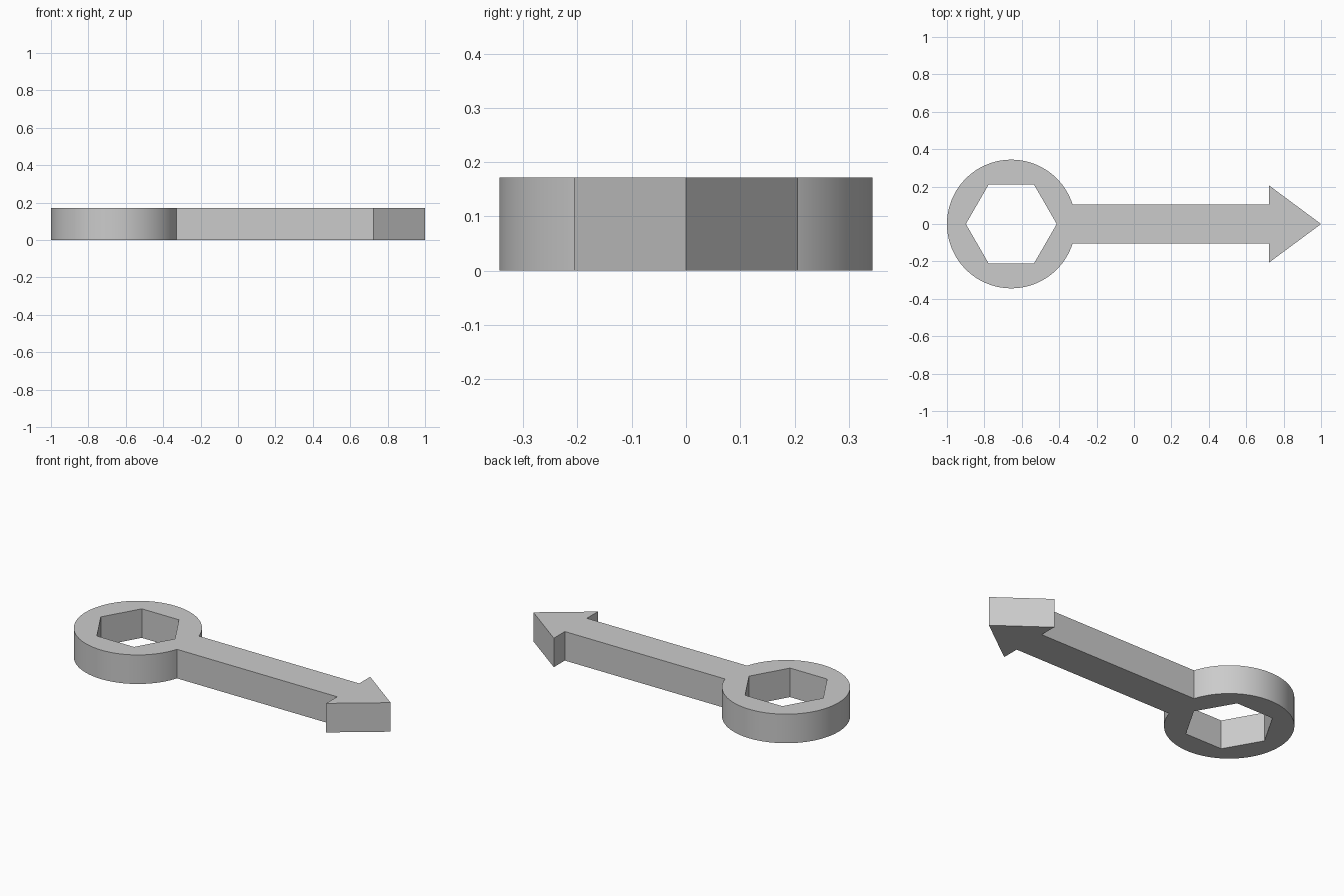
import bpy
import bmesh
from math import asin, cos, pi, radians, sin

default = bpy.data.objects.get("Cube")
if default:
    bpy.data.objects.remove(default, do_unlink=True)

HEIGHT = 0.172
RING_X, RING_R, HEX_R = -0.656, 0.344, 0.243
HANDLE_HALF, HEAD_HALF = 0.103, 0.206
HEAD_X, TIP_X = 0.722, 1.0
ARC_STEPS = 96

grey = bpy.data.materials.new("plain grey")
grey.use_nodes = True
grey.diffuse_color = (0.6, 0.6, 0.6, 1)
grey.node_tree.nodes["Principled BSDF"].inputs["Base Color"].default_value = grey.diffuse_color


def ring_point(radius, angle):
    return RING_X + radius * cos(angle), radius * sin(angle)


# Outer outline: ring arc, then handle and arrow head
start = asin(HANDLE_HALF / RING_R)
step = (2 * pi - 2 * start) / ARC_STEPS
outline = [ring_point(RING_R, start + i * step) for i in range(ARC_STEPS + 1)]
outline += [(HEAD_X, -HANDLE_HALF), (HEAD_X, -HEAD_HALF), (TIP_X, 0),
            (HEAD_X, HEAD_HALF), (HEAD_X, HANDLE_HALF)]

# Hexagonal socket hole
socket = [ring_point(HEX_R, i * pi / 3) for i in range(6)]

bm = bmesh.new()
cap_edges = {0: [], HEIGHT: []}
for loop in (outline, socket):
    # Side walls
    levels = {z: [bm.verts.new((x, y, z)) for x, y in loop] for z in cap_edges}
    low, high = levels[0], levels[HEIGHT]
    for i in range(len(loop)):
        bm.faces.new((low[i - 1], low[i], high[i], high[i - 1]))
        for z, verts in levels.items():
            cap_edges[z].append(bm.edges.get((verts[i - 1], verts[i])))

# Top and bottom faces around the hole
for edges in cap_edges.values():
    bmesh.ops.triangle_fill(bm, edges=edges, use_beauty=True)
bmesh.ops.recalc_face_normals(bm, faces=bm.faces[:])

mesh = bpy.data.meshes.new("arrow_wrench")
bm.to_mesh(mesh)
bm.free()
mesh.materials.append(grey)
wrench = bpy.data.objects.new("arrow_wrench", mesh)
bpy.context.collection.objects.link(wrench)

# Smooth ring with crisp corners
bpy.ops.object.select_all(action="DESELECT")
wrench.select_set(True)
bpy.context.view_layer.objects.active = wrench
bpy.ops.object.shade_smooth_by_angle(angle=radians(25))
